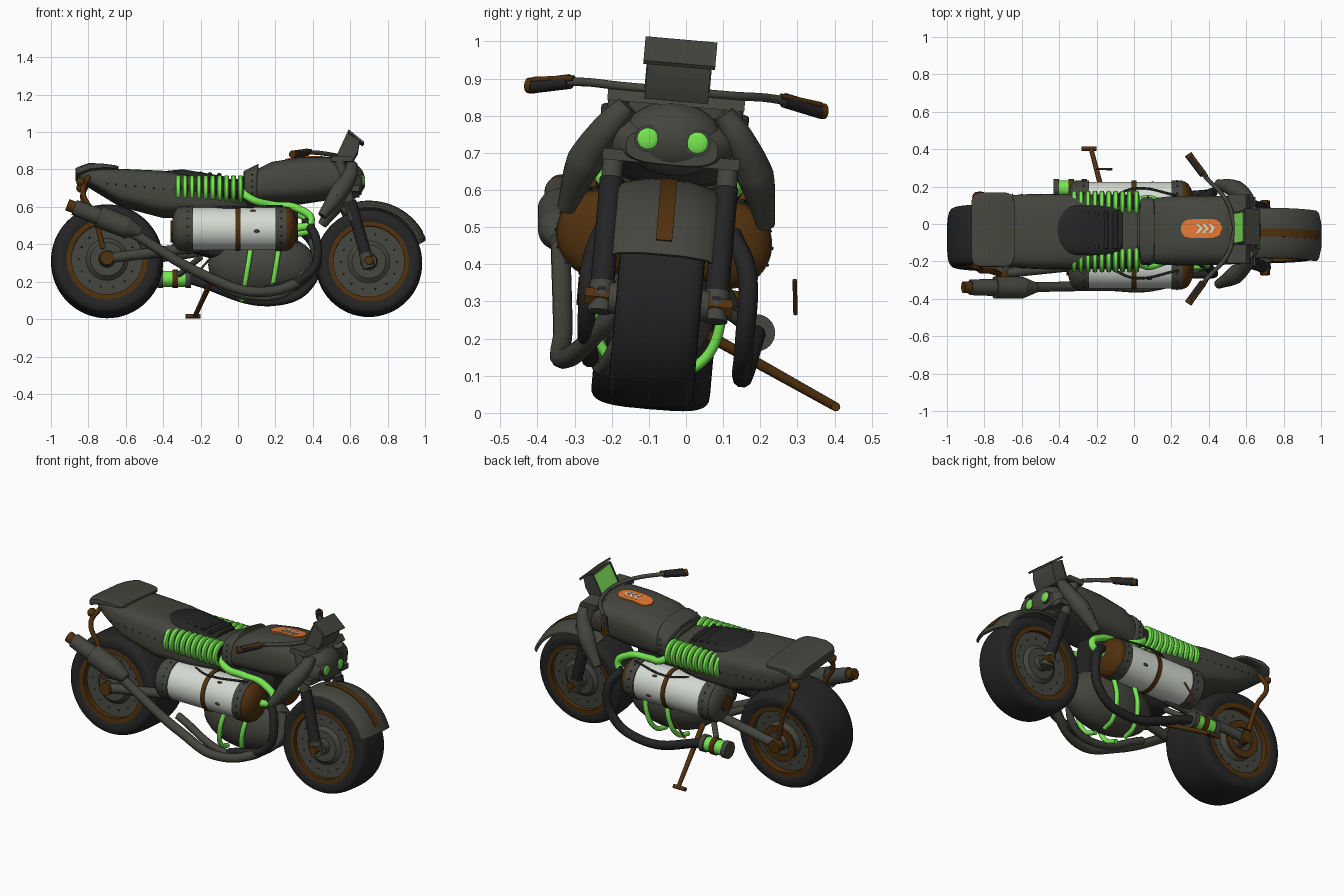
import bpy, bmesh, math
from mathutils import Vector, Matrix

if "Cube" in bpy.data.objects:
    bpy.data.objects.remove(bpy.data.objects["Cube"])


def material(name, *rgb):
    mat = bpy.data.materials.new(name)
    mat.use_nodes = True
    mat.diffuse_color = (*rgb, 1)
    shader = mat.node_tree.nodes["Principled BSDF"]
    shader.inputs["Base Color"].default_value = (*rgb, 1)
    shader.inputs["Roughness"].default_value = .7
    return mat


GREY = material("dark grey metal", .06, .06, .05)
BLACK = material("black rubber", .018, .018, .019)
RUST = material("rusty brown", .08, .03, .004)
GREEN = material("bright green", .18, .8, .08)
GLOW = material("glowing green", .28, 1, .13)
WHITE = material("off white", .66, .7, .64)
ORANGE = material("orange", .75, .18, .03)
X_AXIS, Y_AXIS = Vector((1, 0, 0)), Vector((0, 1, 0))
SIDES = (-1, 1)
parts = []


def finish(name, bm, mat, angle=.6):
    bmesh.ops.remove_doubles(bm, verts=bm.verts, dist=.0001)
    bmesh.ops.recalc_face_normals(bm, faces=bm.faces)
    mesh = bpy.data.meshes.new(name)
    bm.to_mesh(mesh)
    bm.free()
    mesh.materials.append(mat)
    mesh.shade_smooth()
    mesh.set_sharp_from_angle(angle=angle)
    part = bpy.data.objects.new(name, mesh)
    bpy.context.collection.objects.link(part)
    parts.append(part)


def skin(name, rings, mat, caps=True):
    """Bridge a row of closed rings."""
    bm = bmesh.new()
    rows = [[bm.verts.new(point) for point in ring] for ring in rings]
    for near, far in zip(rows, rows[1:]):
        for i in range(len(near)):
            bm.faces.new((near[i - 1], near[i], far[i], far[i - 1]))
    if caps:
        bm.faces.new(rows[0])
        bm.faces.new(rows[-1])
    finish(name, bm, mat)


def turn(count):
    return [math.tau * k / count for k in range(count)]


def squircle(angle, power):
    return [math.copysign(abs(f(angle)) ** (2 / power), f(angle)) for f in (math.cos, math.sin)]


def mix(values, t):
    """Read an evenly spaced list at t from zero to one."""
    place = t * (len(values) - 1)
    i = min(int(place), len(values) - 2)
    return values[i] + (values[i + 1] - values[i]) * (place - i)


def lathe(name, start, axis, profile, mat, sides=36):
    """Turn (radius, distance) pairs about an axis."""
    rotation = Vector(axis).to_track_quat("Z", "Y")
    rings = [[Vector(start) + rotation @ Vector((r * math.cos(a), r * math.sin(a), h)) for a in turn(sides)]
             for r, h in profile]
    skin(name, rings, mat, caps=False)


def barrel(name, start, axis, near, far, radius, mat, end_radius=None, sides=36):
    end = radius if end_radius is None else end_radius
    lathe(name, start, axis, [(0, near), (radius, near), (end, far), (0, far)], mat, sides)


def rod(name, start, end, radius, mat, end_radius=None):
    axis = Vector(end) - Vector(start)
    barrel(name, start, axis, 0, axis.length, radius, mat, end_radius, 16)


def dome(name, start, axis, radius, depth, mat):
    arc = [math.pi / 2 * k / 8 for k in range(9)]
    lathe(name, start, axis, [(0, 0)] + [(radius * math.cos(a), depth * math.sin(a)) for a in arc], mat)


def loft(name, back, front, half, low, high, mat, power=3, blunt=4):
    """Rounded-box sections along x, narrowed towards both ends."""
    rings = []
    for k in range(25):
        t = k / 24
        wide = half * (1 - .8 * abs(2 * t - 1) ** blunt) ** (1 / blunt)
        bottom, top = mix(low, t), mix(high, t)
        shape = [squircle(a, power) for a in turn(32)]
        rings.append([(back + (front - back) * t, wide * c, (bottom + top + (top - bottom) * s) / 2) for c, s in shape])
    skin(name, rings, mat)


def tube(name, points, radius, mat, side=1, swell=None):
    curve = bpy.data.curves.new(name, "CURVE")
    curve.dimensions = "3D"
    curve.bevel_depth, curve.bevel_resolution, curve.use_fill_caps = radius, 3, True
    spline = curve.splines.new("BEZIER")
    spline.bezier_points.add(len(points) - 1)
    for i, (knot, (x, y, z)) in enumerate(zip(spline.bezier_points, points)):
        knot.co = (x, side * y, z)
        knot.handle_left_type = knot.handle_right_type = "AUTO"
        knot.radius = swell[i] if swell else 1
    source = bpy.data.objects.new(name, curve)
    bpy.context.collection.objects.link(source)
    bm = bmesh.new()
    bm.from_mesh(source.evaluated_get(bpy.context.evaluated_depsgraph_get()).to_mesh())
    bpy.data.objects.remove(source)
    bpy.data.curves.remove(curve)
    finish(name, bm, mat, 1)


def plate(name, outline, half, mat, centre=0):
    skin(name, [[(x, centre + side * half, z) for x, z in outline] for side in SIDES], mat)


def ball(name, centre, size, mat):
    bm = bmesh.new()
    bmesh.ops.create_uvsphere(bm, u_segments=28, v_segments=16, radius=1,
                              matrix=Matrix.Translation(centre) @ Matrix.Diagonal((*size, 1)))
    finish(name, bm, mat)


def rivets(name, points):
    bm = bmesh.new()
    for point in points:
        bmesh.ops.create_icosphere(bm, subdivisions=1, radius=.005, matrix=Matrix.Translation(point))
    finish(name, bm, BLACK)


# Wheels
def wheel(tag, x, z, radius, half):
    centre = Vector((x, 0, z))
    middle, depth = (radius + .19) / 2, (radius - .19) / 2
    section = [squircle(a, 3.5) for a in turn(32)]
    loop = [(middle + depth * s, half * c) for c, s in section]
    lathe(tag + "_tyre", centre, Y_AXIS, loop + loop[:1], BLACK, 64)
    barrel(tag + "_disc", centre, Y_AXIS, -.75 * half, .75 * half, .2, GREY)
    for side in SIDES:
        axis = Y_AXIS * side
        inner, outer = .7 * half, .97 * half
        lathe(tag + "_rim", centre, axis, [(.22, inner), (.22, outer), (.19, outer), (.19, inner)], RUST, 48)
        barrel(tag + "_disc_boss", centre, axis, inner, .9 * half, .12, GREY, .09)
        barrel(tag + "_hub", centre, axis, inner, half + .02, .05, GREY, .04)
        rivets(tag + "_disc_bolts", [centre + Vector((.15 * math.cos(a), side * .75 * half, .15 * math.sin(a)))
                                     for a in turn(14)])


wheel("front", .7, .3, .285, .115)
wheel("rear", -.7, .31, .3, .16)


# Front fender with its centre stripe
def fender(name, half, radius, drop, thick, start, end, mat):
    across = [-1, -.9, -.4, .4, .9, 1]
    outer = [(half * v, radius - drop * v ** 6) for v in across]
    loop = outer + [(v, r - thick) for v, r in reversed(outer)]
    angles = [math.radians(start + (end - start) * k / 24) for k in range(25)]
    skin(name, [[(.7 + r * math.cos(a), v, .3 + r * math.sin(a)) for v, r in loop] for a in angles], mat)


fender("front_fender", .135, .33, .03, .012, 23, 118, GREY)
fender("fender_stripe", .022, .334, 0, .008, 30, 100, RUST)

# Tail, saddle, frame core and belly
loft("tail", -.86, .05, .2, [.75, .61, .55, .55, .57], [.8, .8, .79, .75, .74], GREY, 4, 3)
loft("tail_lip", -.87, -.64, .2, [.75, .78, .79, .79], [.8, .825, .82, .81], GREY, 6, 6)
loft("saddle", -.41, -.06, .135, [.7, .7], [.79, .8, .78, .76], BLACK)
for k in range(5):
    x = -.3 + k / 20
    rod("saddle_rib", (x, -.1, .78 - k / 250), (x, .1, .78 - k / 250), .012, BLACK)
loft("frame_core", -.26, .32, .09, [.36, .28, .33], [.6, .62, .64], BLACK, 5)
ball("belly", (.13, 0, .29), (.29, .155, .175), GREY)

# Fuel tank, collar and badge
TANK_BACK, TANK_FRONT, TANK_TOP = .02, .66, [.76, .84, .865, .865, .76]


def above_tank(x, y, lift):
    return (x, y, mix(TANK_TOP, (x - TANK_BACK) / (TANK_FRONT - TANK_BACK)) + lift)


loft("fuel_tank", TANK_BACK, TANK_FRONT, .185, [.61, .62, .67], TANK_TOP, GREY)
loft("tank_collar", .03, .11, .18, [.6, .6], [.79, .83], GREY, 3, 6)
rivets("collar_rivets", [(.075, side * .18, .66 + k / 30) for side in SIDES for k in range(4)])
badge = []
for k in range(25):
    x = -.11 + .22 * k / 24
    half = math.sqrt(max(.05 ** 2 - max(abs(x) - .06, 0) ** 2, .0001))
    badge.append([above_tank(.36 + x, side * half * turned, lift)
                  for lift, turned in ((-.01, 1), (.006, -1)) for side in SIDES])
skin("tank_badge", badge, ORANGE)
for k in range(3):
    for side in SIDES:
        arm = [(0, .025), (.014, .025), (.036, 0), (.022, 0)]
        skin("badge_arrow", [[above_tank(.33 + k / 30 + x, side * y, lift) for x, y in arm]
                             for lift in (.005, .009)], WHITE)

# Paired side parts
for side in SIDES:
    outward = Y_AXIS * side
    # Bellows
    bellows = Vector((-.34, side * .145, .685))
    barrel("bellows_core", bellows, X_AXIS, 0, .37, .055, BLACK)
    for k in range(10):
        start = bellows + X_AXIS * (.02 + .037 * k)
        rib = [squircle(math.pi * j / 8, 4) for j in range(9)]
        lathe("bellows_rib", start, X_AXIS, [(.05 + .024 * s, -.014 * c) for c, s in rib], GREEN)
    # Gas cylinder
    gas = Vector((0, side * .172, .47))
    barrel("gas_cylinder", gas, X_AXIS, -.27, .25, .114, WHITE)
    barrel("cylinder_rear_band", gas, X_AXIS, -.31, -.24, .12, GREY)
    dome("cylinder_rear_cap", gas - X_AXIS * .31, -X_AXIS, .117, .045, GREY)
    barrel("cylinder_rear_valve", gas, X_AXIS, -.36, -.34, .045, RUST)
    barrel("cylinder_front_band", gas, X_AXIS, .2, .26, .12, GREY)
    dome("cylinder_front_cap", gas + X_AXIS * .26, X_AXIS, .117, .06, RUST)
    barrel("cylinder_strap", gas, X_AXIS, -.013, .013, .12, RUST)
    rivets("cylinder_rivets", [gas + Vector((x, .12 * math.cos(a), .12 * math.sin(a)))
                               for x in (-.27, .23) for a in turn(16)])
    for x, a in ((.1, -.2), (.08, .9)):
        spot = gas + Vector((x, side * .112 * math.cos(a), .112 * math.sin(a)))
        ball("rust_spot", spot, (.016, .007, .009), RUST)
    # Hoses
    tube("green_hose", [(0, .14, .69), (.07, .18, .63), (.18, .15, .6), (.32, .15, .58), (.39, .16, .51), (.3, .17, .47)],
         .021, GREEN, side)
    for x in (.05, .2):
        tube("belly_hose", [(x + .02, .15, .38), (x, .17, .25), (x - .02, .12, .14), (x - .03, .04, .11)],
             .014, GREEN, side)
    tube("cylinder_wire", [(-.12, .19, .58), (0, .24, .58), (.24, .2, .59)], .006, BLACK, side)
    # Fork, shroud and steering
    leg = side * .155
    rod("fork_upper", (.54, leg, .84), (.62, leg, .52), .028, GREY)
    rod("fork_lower", (.6, leg, .62), (.69, leg, .31), .032, BLACK)
    rod("fork_foot", (.68, leg, .34), (.7, leg, .26), .034, GREY)
    barrel("front_axle_nut", (.7, 0, .3), outward, .12, .2, .026, RUST, sides=6)
    tube("leg_shroud", [(.61, .13, .82), (.6, .175, .76), (.54, .23, .66), (.45, .27, .53)],
         .05, GREY, side, [.6, .8, 1, .5])
    rivets("shroud_rivets", [(.6 - k / 40, side * (.22 + k / 50), .74 - k / 30) for k in range(4)])
    tube("handlebar", [(.54, 0, .87), (.5, .14, .87), (.38, .28, .87), (.3, .38, .85)], .012, GREY, side)
    rod("grip", (.37, side * .29, .87), (.3, side * .385, .85), .02, BLACK)
    rod("grip_end", (.3, side * .385, .85), (.29, side * .4, .85), .021, RUST)
    rod("brake_lever", (.39, side * .28, .88), (.31, side * .39, .866), .008, RUST)
    # Headlight
    lamp = Vector((.672, side * .067, .735))
    barrel("headlight_ring", lamp, X_AXIS, -.07, 0, .036, GREY)
    dome("headlight", lamp, X_AXIS, .029, .008, GREEN)
    # Swingarm and tail rack
    rod("swingarm", (-.7, side * .19, .31), (-.16, side * .14, .38), .028, GREY)
    barrel("rear_axle_nut", (-.7, 0, .31), outward, .14, .22, .038, RUST, sides=12)
    tube("rack_strut", [(-.8, .16, .75), (-.83, .2, .67), (-.77, .2, .54), (-.72, .2, .36)], .014, RUST, side)
    ball("rear_lamp", (-.84, side * .18, .72), (.025, .03, .025), RUST)
    rivets("tail_rivets", [(-.7 + k / 20, side * .198, .71 - k / 200) for k in range(8)])

# Nose, clamps and instrument cowl
ball("nose", (.59, 0, .74), (.09, .135, .1), GREY)
plate("upper_clamp", [(.5, .83), (.5, .86), (.6, .86), (.62, .83)], .185, GREY)
plate("lower_clamp", [(.55, .67), (.55, .7), (.65, .7), (.65, .67)], .185, GREY)
plate("screen_cowl", [(.53, .86), (.59, .99), (.65, .95), (.64, .89), (.61, .84)], .085, GREY)
rear_edge = Vector((.06, .13)).normalized()
visor_edge = Vector((.08, -.065))


def edge_strip(name, start, along, thick, half, mat, centre=0):
    normal = Vector((-along.y, along.x)).normalized() * thick
    plate(name, [start, start + along, start + along + normal, start + normal], half, mat, centre)


edge_strip("cowl_visor", Vector((.585, 1)), visor_edge, .012, .097, GREY)
screen_start = Vector((.53, .86)) + rear_edge * .015
edge_strip("screen", screen_start, rear_edge * .115, .003, .078, GLOW)
for side in SIDES:
    edge_strip("screen_frame", screen_start, rear_edge * .125, .007, .005, GREY, side * .083)

# Exhausts and muffler on the right
tube("exhaust_pipe", [(.4, .08, .42), (.42, .11, .29), (.33, .17, .19), (.1, .245, .125), (-.15, .25, .2),
                      (-.6, .28, .46)], .027, GREY, -1)
tube("lower_pipe", [(.36, .06, .3), (.28, .11, .15), (.08, .14, .11), (-.25, .15, .25)], .022, GREY, -1)
muffler, muffler_axis = Vector((-.52, -.28, .44)), Vector((-.37, -.01, .14))
barrel("muffler_cone", muffler, muffler_axis, 0, .08, .026, GREY, .058)
barrel("muffler", muffler, muffler_axis, .08, .24, .058, GREY, .06)
barrel("muffler_end", muffler, muffler_axis, .24, .38, .046, GREY, .042)
barrel("muffler_tip", muffler, muffler_axis, .37, .42, .032, RUST)
tube("right_black_hose", [(.36, .15, .52), (.42, .19, .4), (.4, .19, .25), (.12, .17, .13)], .024, BLACK, -1)

# Left hose, canister, stand and footrest
tube("left_black_hose", [(.34, .18, .5), (.41, .23, .4), (.39, .24, .22), (.22, .24, .12), (-.27, .27, .24)], .026, BLACK)
canister = Vector((-.42, .27, .24))
barrel("canister", canister, X_AXIS, 0, .16, .043, GREEN)
for offset, mat in ((-.01, GREY), (.07, RUST), (.14, GREY)):
    barrel("canister_band", canister, X_AXIS, offset, offset + .03, .05, mat)
rod("canister_bracket", (-.33, .25, .25), (-.2, .1, .34), .016, GREY)
rod("kickstand", (-.13, .1, .24), (-.23, .5, .06), .016, RUST, .012)
rod("kickstand_foot", (-.28, .5, .06), (-.2, .5, .06), .012, RUST)
rod("footrest_lever", (-.2, .37, .3), (-.12, .36, .39), .006, RUST)
lathe("sprocket", (-.7, .165, .31), Y_AXIS, [(.07, 0), (.11, 0), (.11, .012), (.07, .012), (.07, 0)], RUST)

# Lean the whole machine onto its stand
lean = Matrix.Translation((0, -.1, 0)) @ Matrix.Rotation(math.radians(-5), 4, "X")
for part in parts:
    part.matrix_basis = lean @ part.matrix_basis
